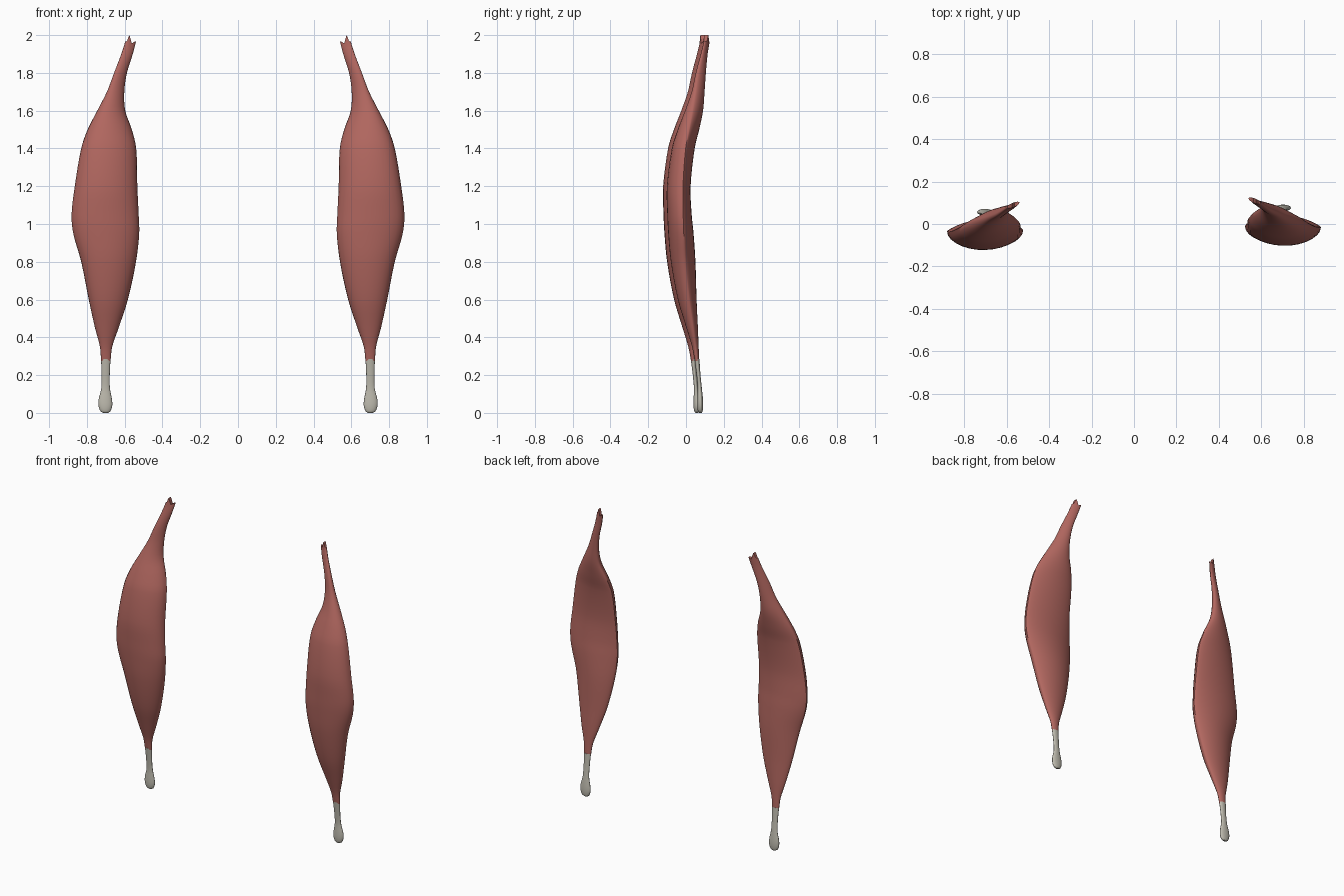
import bpy, bmesh, math

if "Cube" in bpy.data.objects:
    bpy.data.objects.remove(bpy.data.objects["Cube"])

N = 28  # points around each section

# z, outer x, inner x, front y, back y, outer edge y, inner edge y
BELLY = [
    (0.275, .725, .675, .027, .050, .038, .038),
    (0.35, .731, .666, .012, .047, .030, .031),
    (0.45, .757, .632, -.018, .043, .018, .022),
    (0.60, .790, .583, -.063, .036, -.003, .005),
    (0.80, .830, .540, -.100, .030, -.025, -.015),
    (0.95, .872, .523, -.114, .020, -.032, -.028),
    (1.05, .881, .526, -.119, .010, -.035, -.030),
    (1.20, .864, .533, -.121, .004, -.036, -.022),
    (1.40, .830, .539, -.094, .024, -.022, .005),
    (1.50, .796, .562, -.062, .047, -.004, .030),
    (1.60, .745, .597, -.022, .066, .014, .052),
    (1.70, .694, .602, .014, .074, .030, .064),
    (1.80, .656, .588, .036, .081, .044, .074),
    (1.90, .618, .557, .062, .091, .066, .088),
    (1.965, .597, .540, .078, .101, .080, .101),
]
TENDON = [
    (0.0, .712, .688, .050, .064, .057, .057),
    (0.008, .727, .676, .044, .068, .057, .057),
    (0.035, .738, .666, .040, .071, .057, .057),
    (0.07, .738, .667, .040, .070, .056, .056),
    (0.13, .724, .678, .042, .064, .053, .053),
    (0.20, .722, .679, .036, .057, .046, .046),
    (0.285, .725, .675, .025, .051, .038, .038),
]


def refine(rows, steps):
    """Smooth the section table with a monotone-ish cubic through z."""
    def slope(i, k):
        a, b = rows[max(i - 1, 0)], rows[min(i + 1, len(rows) - 1)]
        return (b[k] - a[k]) / (b[0] - a[0])
    out = []
    for i in range(len(rows) - 1):
        p, q = rows[i], rows[i + 1]
        h = q[0] - p[0]
        for s in range(steps):
            t = s / steps
            row = [p[0] + h * t]
            for k in range(1, 7):
                row.append((2*t**3 - 3*t*t + 1) * p[k] + (t**3 - 2*t*t + t) * h * slope(i, k)
                           + (3*t*t - 2*t**3) * q[k] + (t**3 - t*t) * h * slope(i + 1, k))
            out.append(row)
    return out + [list(rows[-1])]


def loft(name, rows, side, dy, mat, back_power, frayed=False):
    bm = bmesh.new()
    rings = []
    rows = refine(rows, 4)
    for r, (z, xo, xi, yf, yb, yo, yi) in enumerate(rows):
        ring = []
        for j in range(N):
            a = 2 * math.pi * j / N
            u, s = math.cos(a), math.sin(a)
            base = (yo + yi) / 2 + (yo - yi) / 2 * u
            mid = (yo + yi) / 2
            p = 1 + (back_power - 1) * min(1, (xo - xi) / .3)
            y = base + (yb - mid) * s ** p if s > 0 else base + (yf - mid) * -s
            zz = z
            if frayed and r == len(rows) - 1:  # notched tip
                zz += .035 * math.exp(-((u - .25) / .3) ** 2) - .012 * math.exp(-((u + .25) / .2) ** 2)
            ring.append(bm.verts.new((side * ((xo + xi) / 2 + (xo - xi) / 2 * u), y + dy, zz)))
        rings.append(ring)
    for a, b in zip(rings, rings[1:]):
        for j in range(N):
            k = (j + 1) % N
            bm.faces.new((a[j], a[k], b[k], b[j]))
    # end caps, bridged front to back
    for ring in (rings[0], rings[-1]):
        for j in range(N // 2):
            vs = [ring[j], ring[j + 1], ring[N - j - 1], ring[(N - j) % N]]
            vs = list(dict.fromkeys(vs))
            if len(vs) > 2:
                bm.faces.new(vs)
    bmesh.ops.recalc_face_normals(bm, faces=bm.faces)
    me = bpy.data.meshes.new(name)
    bm.to_mesh(me)
    bm.free()
    ob = bpy.data.objects.new(name, me)
    bpy.context.collection.objects.link(ob)
    me.materials.append(mat)
    bpy.ops.object.select_all(action='DESELECT')
    ob.select_set(True)
    bpy.context.view_layer.objects.active = ob
    bpy.ops.object.shade_smooth_by_angle(angle=math.radians(50))


def material(name, color):
    m = bpy.data.materials.new(name)
    m.diffuse_color = color
    m.use_nodes = True
    m.node_tree.nodes["Principled BSDF"].inputs["Base Color"].default_value = m.diffuse_color
    return m


red = material("muscle_red", (.44, .135, .115, 1))
pale = material("tendon_pale", (.52, .50, .43, 1))

# mirrored pair, the right one set slightly further back
for label, side, dy in (("left", -1, 0), ("right", 1, .02)):
    loft(label + "_muscle_belly", BELLY, side, dy, red, 1.5, True)
    loft(label + "_tendon", TENDON, side, dy, pale, 1)
